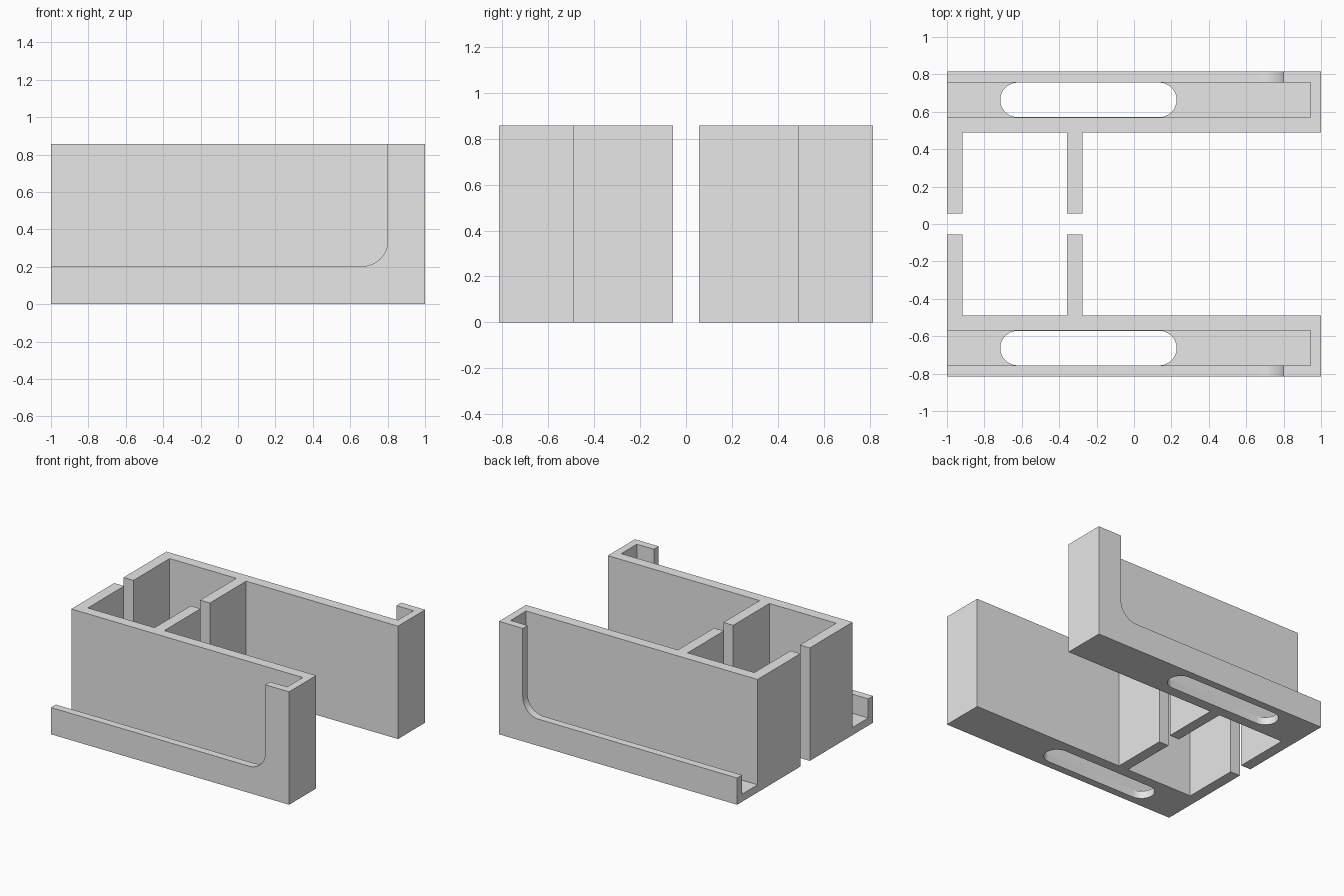
import bpy
import bmesh
import math
from mathutils import Vector

if "Cube" in bpy.data.objects:
    bpy.data.objects.remove(bpy.data.objects["Cube"])

HEIGHT, FLOOR, LIP = 0.857, 0.058, 0.203
INNER, CH_IN, CH_OUT, OUTER = 0.49, 0.57, 0.757, 0.815
GAP = 0.056

grey = bpy.data.materials.new("light_grey")
grey.use_nodes = True
colour = (0.8, 0.8, 0.8, 1)
grey.diffuse_color = colour
grey.node_tree.nodes["Principled BSDF"].inputs["Base Color"].default_value = colour


def prism(name, points, sweep):
    """Closed outline swept along a vector."""
    bm = bmesh.new()
    face = bm.faces.new([bm.verts.new(p) for p in points])
    swept = bmesh.ops.extrude_face_region(bm, geom=[face])["geom"]
    moved = [v for v in swept if isinstance(v, bmesh.types.BMVert)]
    bmesh.ops.translate(bm, vec=Vector(sweep), verts=moved)
    bmesh.ops.recalc_face_normals(bm, faces=bm.faces)
    mesh = bpy.data.meshes.new(name)
    bm.to_mesh(mesh)
    bm.free()
    obj = bpy.data.objects.new(name, mesh)
    bpy.context.collection.objects.link(obj)
    return obj


def arc(cx, cy, radius, start, end, steps=16):
    angles = [math.radians(start + (end - start) * i / steps) for i in range(steps + 1)]
    return [(cx + radius * math.cos(a), cy + radius * math.sin(a)) for a in angles]


def cut(obj, cutters):
    """Subtract the cutters, bake the result and discard the helpers."""
    for c in cutters:
        c.hide_render = True
        mod = obj.modifiers.new("cut", 'BOOLEAN')
        mod.operation, mod.solver, mod.object = 'DIFFERENCE', 'EXACT', c
    graph = bpy.context.evaluated_depsgraph_get()
    baked = bpy.data.meshes.new_from_object(obj.evaluated_get(graph))
    obj.modifiers.clear()
    obj.data = baked
    for c in cutters:
        bpy.data.objects.remove(c)


for side, label in ((1, "back"), (-1, "front")):
    # Plan outline: rail block with two dividers reaching towards the middle
    plan = [(-1, OUTER), (-1, GAP), (-0.917, GAP), (-0.917, INNER),
            (-0.357, INNER), (-0.357, GAP), (-0.275, GAP), (-0.275, INNER),
            (1, INNER), (1, OUTER)]
    bracket = prism(label + "_bracket", [(x, y * side, 0) for x, y in plan], (0, 0, HEIGHT))

    # Channel open at the top and one end
    ring = [(-1.1, CH_IN), (0.943, CH_IN), (0.943, CH_OUT), (-1.1, CH_OUT)]
    channel = prism("channel_cutter", [(x, y * side, FLOOR) for x, y in ring], (0, 0, 1))

    # Lowered outer wall with a rounded corner
    r = 0.135
    window = [(-1.1, 1), (-1.1, LIP)] + arc(0.8 - r, LIP + r, r, -90, 0) + [(0.8, 1)]
    y0 = (CH_IN + CH_OUT) / 2
    opening = prism("opening_cutter", [(x, y0 * side, z) for x, z in window], (0, 0.3 * side, 0))

    # Round-ended slot through the floor
    r = (CH_OUT - CH_IN) / 2 - 0.001
    stadium = arc(0.228 - r, y0, r, -90, 90) + arc(-0.715 + r, y0, r, 90, 270)
    slot = prism("slot_cutter", [(x, y * side, -0.1) for x, y in stadium], (0, 0, 0.25))

    cut(bracket, [channel, opening, slot])
    bracket.data.materials.clear()
    bracket.data.materials.append(grey)
    bpy.ops.object.select_all(action='DESELECT')
    bracket.select_set(True)
    bpy.context.view_layer.objects.active = bracket
    bpy.ops.object.shade_smooth_by_angle(angle=math.radians(30))
